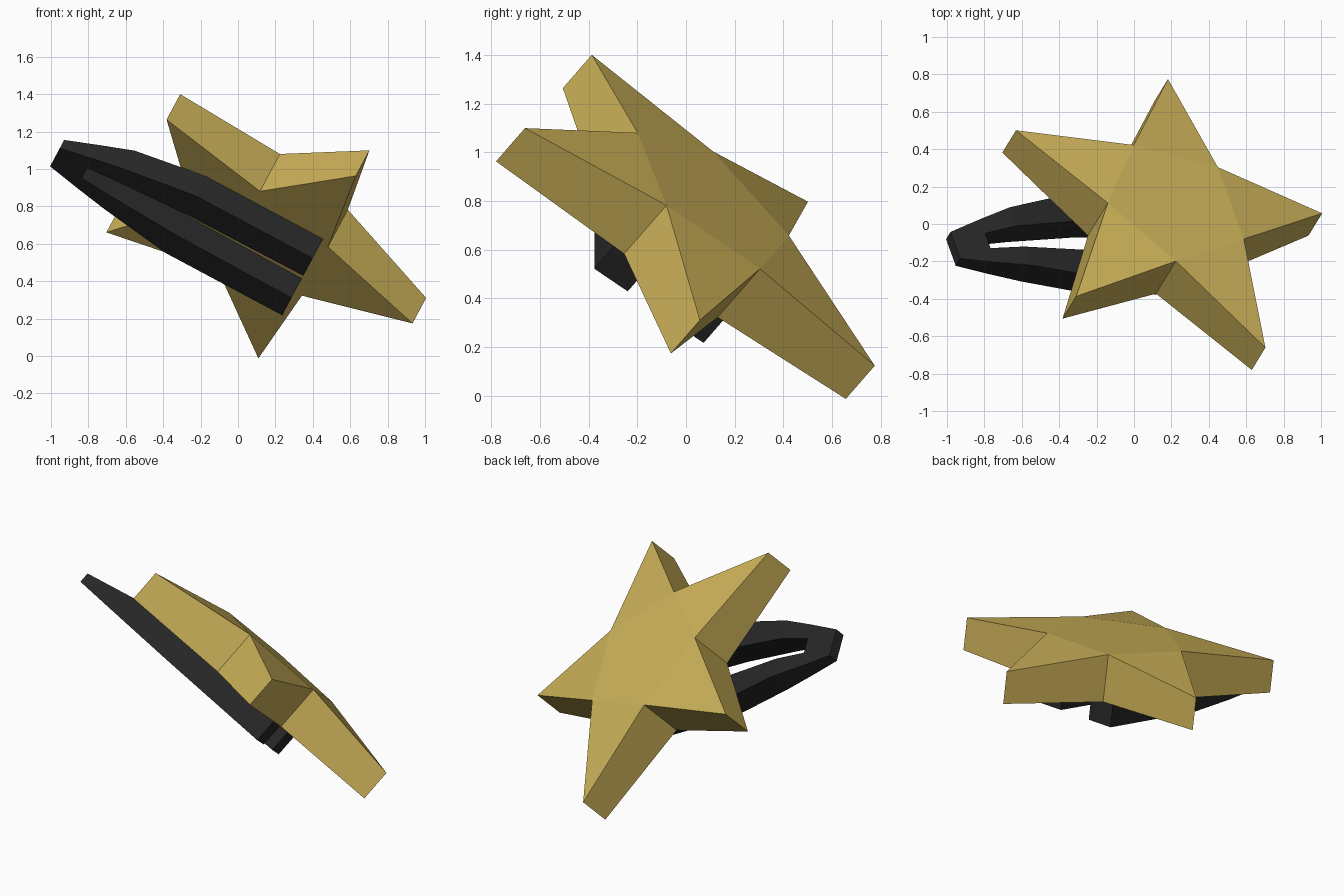
import bpy, bmesh, math
from mathutils import Matrix, Vector

if "Cube" in bpy.data.objects:
    bpy.data.objects.remove(bpy.data.objects["Cube"])

# Shared tilted frame: clip axis, clip width, star normal
A = Vector((-0.882, 0, 0.471)).normalized()
N = Vector((0.373, 0.61, 0.699))
N = (N - A * N.dot(A)).normalized()
W = N.cross(A)
FRAME = Matrix.Translation((0.19, 0.057, 0.746)) @ Matrix((A, W, N)).transposed().to_4x4()


def finish(name, bm, color):
    bmesh.ops.recalc_face_normals(bm, faces=bm.faces[:])
    bm.transform(FRAME)
    mesh = bpy.data.meshes.new(name)
    bm.to_mesh(mesh)
    bm.free()
    mat = bpy.data.materials.new(name + "_color")
    mat.diffuse_color = color
    mat.use_nodes = True
    mat.node_tree.nodes["Principled BSDF"].inputs["Base Color"].default_value = mat.diffuse_color
    mesh.materials.append(mat)
    bpy.context.collection.objects.link(bpy.data.objects.new(name, mesh))


# Star: flat back, raised pentagon in front, points sloping down from it
bm = bmesh.new()
front, back = [], []
for i in range(10):
    ang = math.radians(36 * i)
    tip = i % 2 == 1
    rx, ry = (0.925, 0.953) if tip else (0.412, 0.412)
    x, y = rx * math.cos(ang), ry * math.sin(ang)
    front.append(bm.verts.new((x, y, 0 if tip else 0.09)))
    back.append(bm.verts.new((x, y, -0.195)))
bm.faces.new(front[::2])
bm.faces.new(back)
for i in range(10):
    j = (i + 1) % 10
    bm.faces.new((front[i], front[j], back[j], back[i]))
    if i % 2:
        bm.faces.new((front[i - 1], front[i], front[j]))
finish("star", bm, (0.60, 0.44, 0.10, 1))

# Clip: two-legged fork, thinning toward the closed end
# stations: along axis, outer half width, inner half width, top height
stations = [(1.18, 0.09, 0.05, -0.28), (1.0, 0.145, 0.05, -0.24),
            (0.82, 0.195, 0.07, -0.2), (0.42, 0.283, 0.10, -0.193),
            (-0.29, 0.283, 0.11, -0.193)]
bm = bmesh.new()
rows = [[bm.verts.new((a, w, -0.343)) for w in (-o, -h, h, o)] for a, o, h, _ in stations]
for k, (r, s) in enumerate(zip(rows, rows[1:])):
    for c in ((0, 1, 2) if k == 0 else (0, 2)):
        bm.faces.new((r[c], r[c + 1], s[c + 1], s[c]))
ext = bmesh.ops.extrude_face_region(bm, geom=bm.faces[:], use_keep_orig=True)
for v in ext["geom"]:
    if isinstance(v, bmesh.types.BMVert):
        v.co.z = min(stations, key=lambda st: abs(st[0] - v.co.x))[3]
finish("clip", bm, (0.02, 0.02, 0.02, 1))
